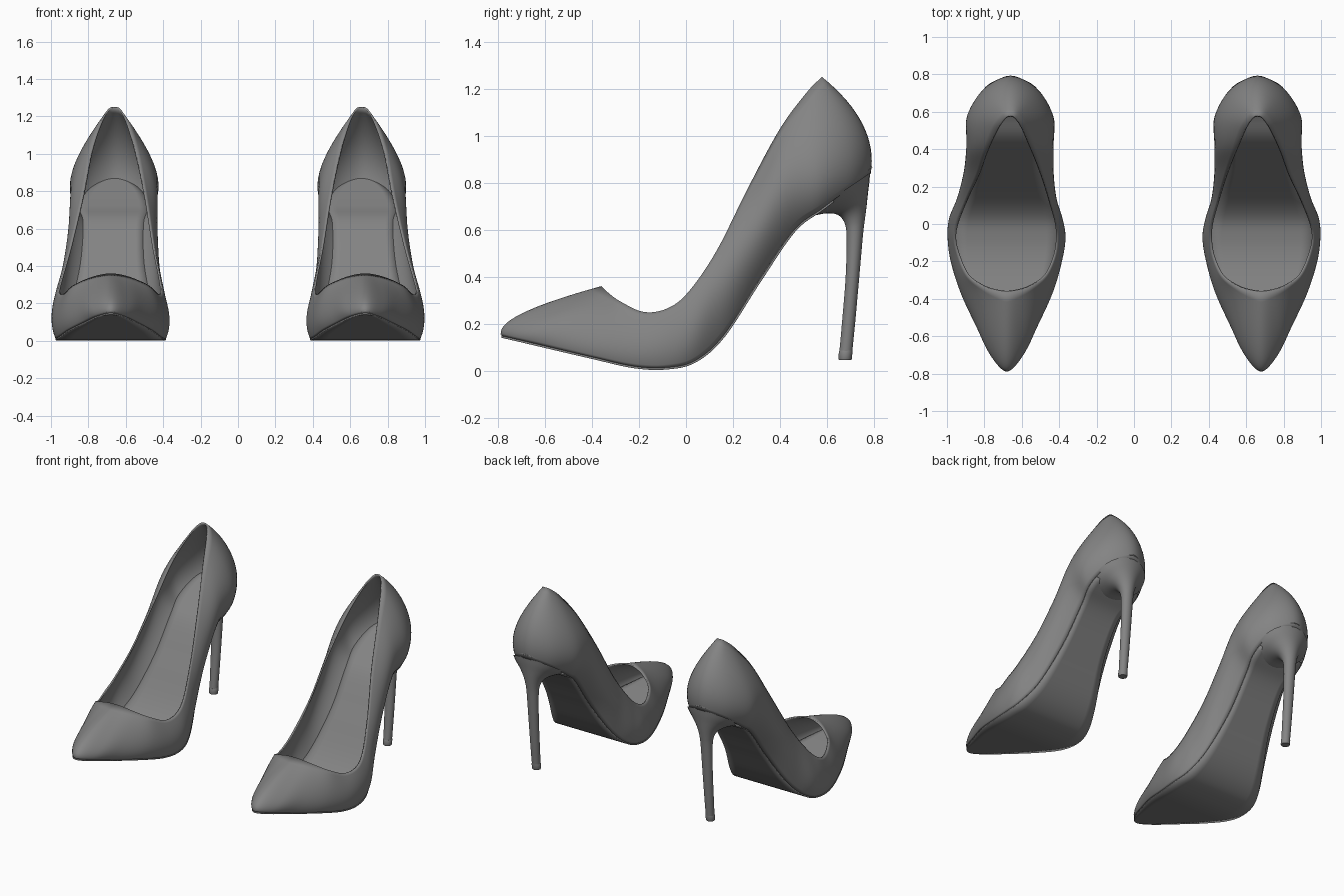
import bpy, bmesh, math
from mathutils import Vector

if "Cube" in bpy.data.objects:
    bpy.data.objects.remove(bpy.data.objects["Cube"])

# Guide rows from toe (first) to heel (last): inner x, outer x, y, z
FEATHER = [(.68, .68, -.785, .148), (.61, .75, -.72, .133), (.54, .82, -.58, .10),
           (.46, .905, -.40, .058), (.405, .96, -.22, .018), (.385, .975, -.08, .013),
           (.405, .955, .04, .043), (.45, .90, .16, .15), (.51, .835, .31, .38),
           (.52, .815, .46, .598), (.49, .84, .58, .69), (.53, .79, .715, .79),
           (.66, .66, .787, .84)]
MIDDLE = [(.68, .68, -.70, .243), (.58, .78, -.61, .222), (.505, .855, -.48, .195),
          (.43, .93, -.34, .15), (.385, .98, -.19, .12), (.367, .996, -.07, .13),
          (.383, .988, .03, .18), (.415, .945, .14, .33), (.43, .91, .28, .56),
          (.43, .895, .42, .80), (.438, .885, .57, .90), (.53, .79, .70, 1.0),
          (.66, .66, .752, 1.05)]
TOPLINE = [(.68, .68, -.36, .36), (.63, .73, -.355, .355), (.56, .80, -.335, .335),
           (.475, .885, -.28, .295), (.425, .935, -.18, .25), (.408, .96, -.08, .265),
           (.415, .945, .01, .335), (.45, .895, .13, .51), (.495, .83, .265, .78),
           (.55, .78, .40, 1.03), (.595, .73, .51, 1.18), (.63, .692, .567, 1.24),
           (.66, .66, .58, 1.25)]

GREY = bpy.data.materials.new("dark_grey")
GREY.diffuse_color = (.23, .23, .23, 1)
GREY.use_nodes = True
GREY.node_tree.nodes["Principled BSDF"].inputs["Base Color"].default_value = GREY.diffuse_color


def spline(pts, steps, closed):
    """Catmull-Rom curve through the points."""
    n, out = len(pts), []
    get = lambda i: pts[i % n] if closed else pts[max(0, min(n - 1, i))]
    for i in range(n if closed else n - 1):
        a, b, c, d = (get(i + k) for k in (-1, 0, 1, 2))
        for s in range(steps):
            t = s / steps
            out.append(b + (c - a) * (t / 2) + (a * 2 - b * 5 + c * 4 - d) * (t * t / 2)
                       + (b * 3 - a - c * 3 + d) * (t ** 3 / 2))
    if not closed:
        out.append(pts[-1])
    return out


def loop(rows):
    inner = [Vector((r[0], r[2], r[3])) for r in rows]
    outer = [Vector((r[1], r[2], r[3])) for r in rows]
    return spline(inner + outer[-2:0:-1], 6, True)


feather, middle, topline = loop(FEATHER), loop(MIDDLE), loop(TOPLINE)
N = len(feather)


def wall(v):
    """Loop around the upper at height v (0 = sole edge, 1 = topline)."""
    out = []
    for a, m, b in zip(feather, middle, topline):
        c = m * 2 - (a + b) / 2
        out.append(a * (1 - v) ** 2 + c * (2 * v * (1 - v)) + b * v * v)
    return out


def make(name, rings, wrap=True, caps=False, solid=0, offset=-1, angle=40):
    """Skin a list of rings, then mirror it to make both shoes."""
    bm = bmesh.new()
    vs = [[bm.verts.new(p) for p in r] for r in rings]
    n = len(rings[0])
    for r in range(len(rings) - 1):
        for i in range(n if wrap else n - 1):
            j = (i + 1) % n
            bm.faces.new([vs[r][i], vs[r + 1][i], vs[r + 1][j], vs[r][j]])
    if caps:
        bm.faces.new(vs[0])
        bm.faces.new(vs[-1])
    bmesh.ops.remove_doubles(bm, verts=bm.verts, dist=1e-5)
    if caps:
        bmesh.ops.recalc_face_normals(bm, faces=bm.faces)
    for f in bm.faces:
        f.smooth = True
    me = bpy.data.meshes.new(name)
    bm.to_mesh(me)
    bm.free()
    me.set_sharp_from_angle(angle=math.radians(angle))
    me.materials.append(GREY)
    ob = bpy.data.objects.new(name, me)
    bpy.context.collection.objects.link(ob)
    if solid:
        mod = ob.modifiers.new("thickness", 'SOLIDIFY')
        mod.thickness, mod.offset = solid, offset
    mod = ob.modifiers.new("pair", 'MIRROR')
    mod.use_mirror_merge = False
    return ob


def bridge(edge, inset=1.0, last=N // 2, across=8):
    """Strips running from the inner edge to the outer edge of a loop."""
    rows = []
    for i in range(last + 1):
        a, b = edge[i], edge[-i % N]
        mid = (a + b) / 2
        rows.append([mid + (a - mid).lerp(b - mid, k / across) * inset
                     for k in range(across + 1)])
    return rows


# Upper shell, toe cap to heel counter
make("shoe_upper", [wall(k / 16) for k in range(17)], solid=.01)

# Outsole (ends under the heel seat) and padded insole
make("outsole", bridge(feather, 1.0, last=62), wrap=False, solid=.008, offset=1)
make("insole", bridge(wall(.07), .94), wrap=False, solid=.01, offset=0)

# Stiletto heel: front y, front z, back y, back z, half width
HEEL = [(.51, .66, .784, .842, .172), (.55, .662, .781, .805, .145),
        (.60, .670, .775, .755, .105), (.645, .664, .769, .70, .068),
        (.674, .632, .762, .645, .047), (.684, .57, .754, .58, .039),
        (.68, .40, .738, .40, .034), (.664, .20, .72, .20, .030),
        (.653, .08, .708, .08, .027)]
# Heel tip
TIP = [(.653, .085, .709, .085, .027), (.651, .08, .709, .08, .029),
       (.649, .05, .706, .05, .029), (.651, .046, .704, .046, .027)]


def heel_ring(r, sides=28):
    fy, fz, by, bz, hx = r
    ring = []
    for k in range(sides):
        a = 2 * math.pi * k / sides
        t = (1 + math.sin(a)) / 2
        ring.append(Vector((.66 + hx * math.cos(a), fy + (by - fy) * t, fz + (bz - fz) * t)))
    return ring


profile = spline([Vector(r) for r in HEEL], 4, False)
make("stiletto_heel", [heel_ring(r) for r in profile], caps=True)
make("heel_tip", [heel_ring(r) for r in TIP], caps=True)
